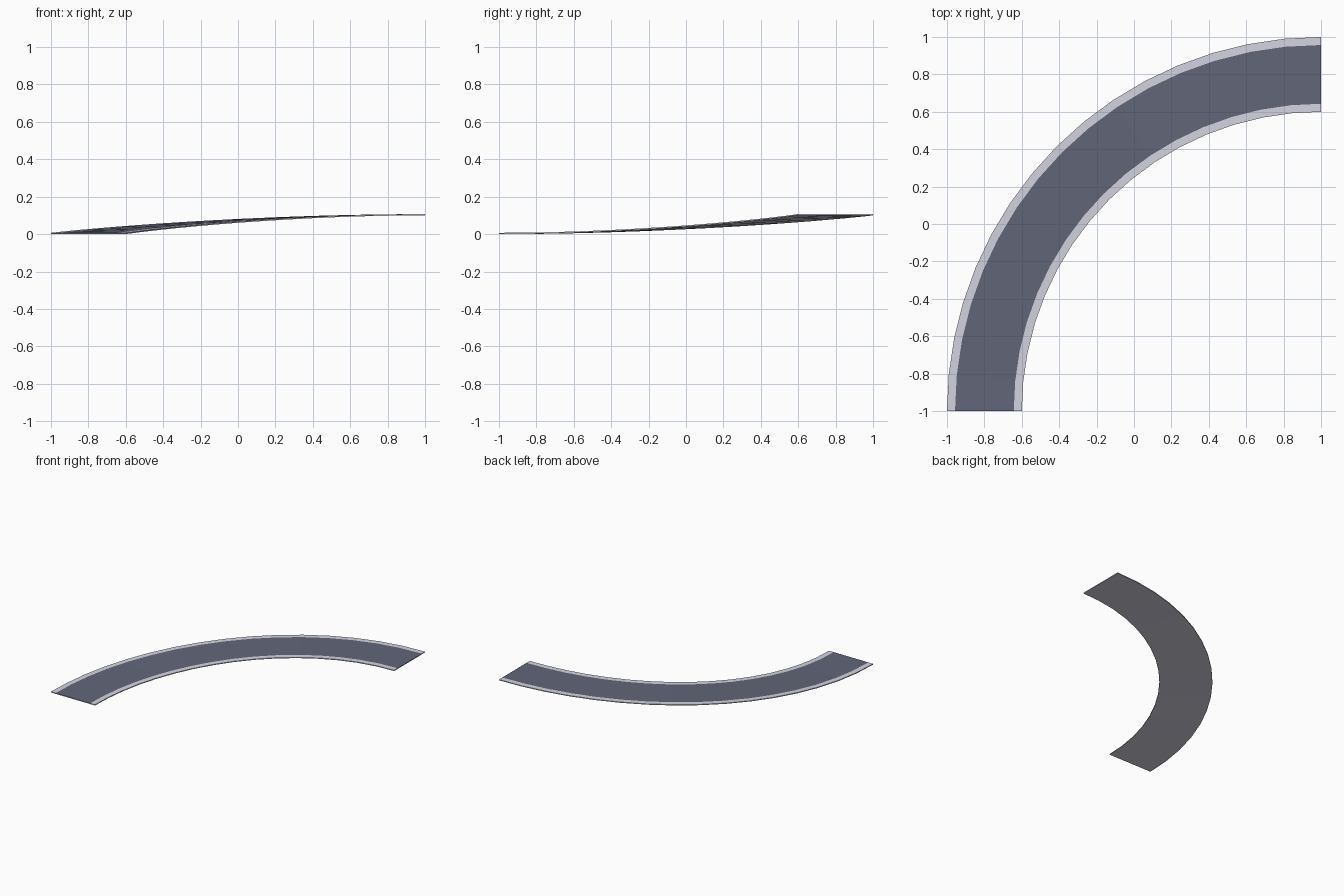
import bpy, bmesh, math

if "Cube" in bpy.data.objects:
    bpy.data.objects.remove(bpy.data.objects["Cube"])

N = 16                       # segments along the quarter turn
RISE, THICK = 0.1, 0.007
R_IN, R_OUT, W = 1.6, 2.0, 0.043


def material(name, rgb):
    m = bpy.data.materials.new(name)
    m.diffuse_color = (*rgb, 1)
    m.use_nodes = True
    m.node_tree.nodes["Principled BSDF"].inputs["Base Color"].default_value = m.diffuse_color
    return m


concrete = material("pale_concrete", (0.66, 0.66, 0.76))
asphalt = material("asphalt", (0.122, 0.135, 0.19))


def sweep(name, profile, mats, pick):
    """Sweep a closed (radius, z) profile round the climbing bend."""
    bm = bmesh.new()
    rings = []
    for k in range(N + 1):
        u = k / N
        t = u * math.pi / 2
        lift = RISE * u * u * (3 - 2 * u)
        rings.append([bm.verts.new((1 - r * math.cos(t), -1 + r * math.sin(t), z + lift))
                      for r, z in profile])
    n = len(profile)
    for a, b in zip(rings, rings[1:]):
        for i in range(n):
            j = (i + 1) % n
            bm.faces.new((a[i], a[j], b[j], b[i])).material_index = pick(i)
    for ring in (rings[0], rings[-1]):
        bm.faces.new(ring)
    bmesh.ops.recalc_face_normals(bm, faces=bm.faces)
    me = bpy.data.meshes.new(name)
    bm.to_mesh(me)
    bm.free()
    for m in mats:
        me.materials.append(m)
    ob = bpy.data.objects.new(name, me)
    bpy.context.collection.objects.link(ob)


# Concrete slab; the strip between the two edge bands on top is asphalt
slab = [(R_IN, 0), (R_OUT, 0), (R_OUT, THICK),
        (R_OUT - W, THICK), (R_IN + W, THICK), (R_IN, THICK)]
sweep("curved_road", slab, [concrete, asphalt], lambda i: int(i == 3))
